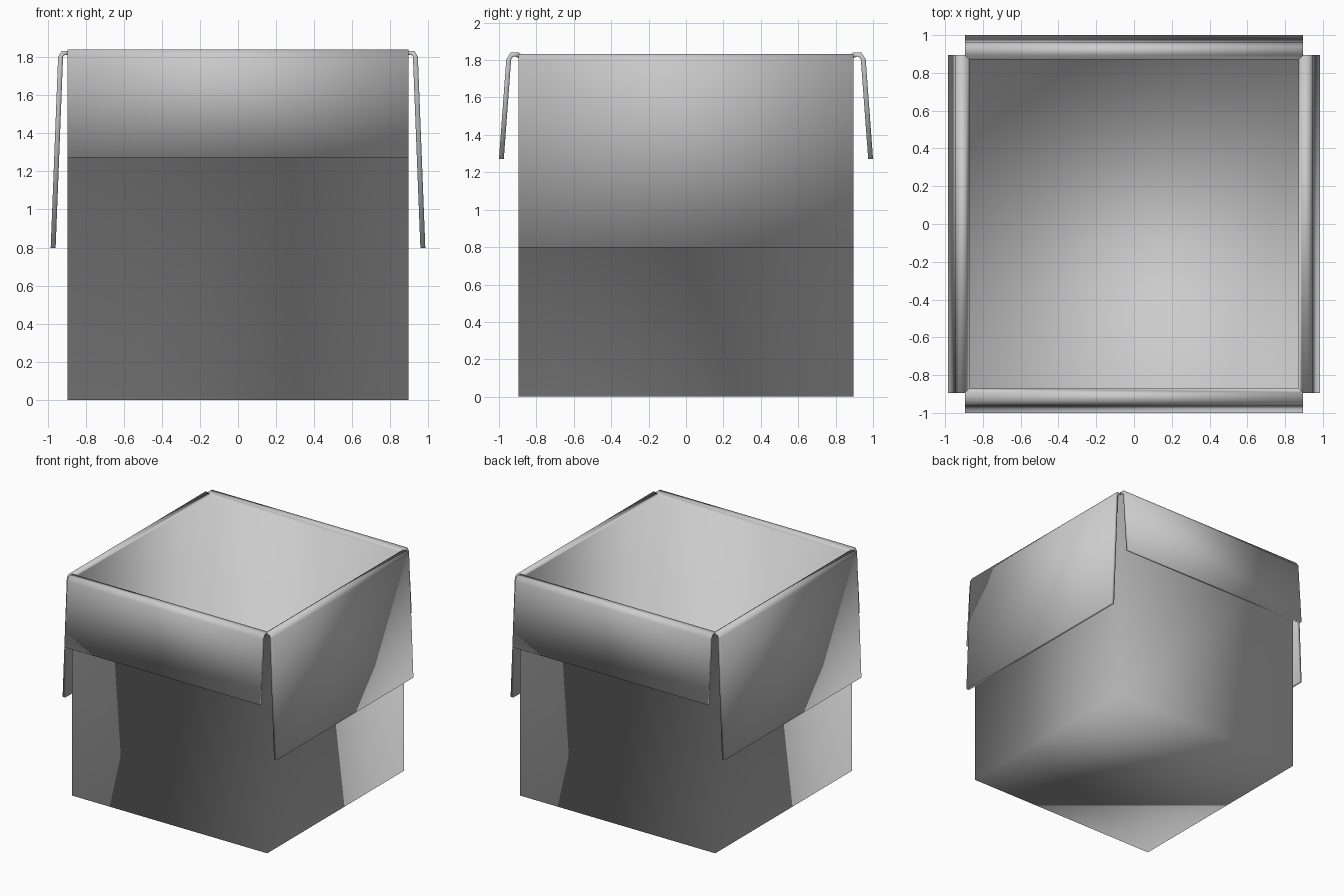
import bpy, bmesh, math

if "Cube" in bpy.data.objects:
    bpy.data.objects.remove(bpy.data.objects["Cube"])

WALL_OUT, WALL_IN = 0.896, 0.87
T = WALL_OUT - WALL_IN            # board thickness
MID = (WALL_OUT + WALL_IN) / 2
FOLD_Z = 1.80                     # height of the fold centre
TOP_OUT, TOP_IN = 1.811, 1.82     # wall tops where the bends begin

bm = bmesh.new()


def square(h, z):
    return [bm.verts.new((sx * h, sy * h, z))
            for sx, sy in ((-1, -1), (1, -1), (1, 1), (-1, 1))]


def bridge(a, b, closed=True):
    n = len(a)
    for i in range(n if closed else n - 1):
        j = (i + 1) % n
        bm.faces.new((a[i], a[j], b[j], b[i]))


def flap(turn, radius, end, tilt):
    """Board bent over the wall top and hanging outside."""
    centre = MID + radius
    tr = math.radians(tilt)

    def edge(start, r, angles):
        pts = [start]
        for d in angles + (tilt,):
            t = math.radians(d)
            pts.append((centre + r * math.cos(t), FOLD_Z + r * math.sin(t)))
        off = r - radius
        pts.append((end[0] + off * math.cos(tr), end[1]))
        return pts

    profile = (edge((WALL_IN, TOP_IN), radius + T / 2, (120, 60))
               + edge((WALL_OUT, TOP_OUT), radius - T / 2, (90, 45))[::-1])
    c, s = math.cos(turn), math.sin(turn)
    rows = []
    for sign in (-1, 1):
        row = []
        for i, (a, z) in enumerate(profile):
            w = sign * (WALL_IN if i == 0 else WALL_OUT)
            row.append(bm.verts.new((a * c - w * s, a * s + w * c, z)))
        rows.append(row)
    bridge(*rows, closed=False)
    half = len(profile) // 2
    for row in rows:              # cut edges of the board
        bridge(row[:half], row[half:][::-1], closed=False)


# Outer and inner shells of the open box
for h, base, top in ((WALL_OUT, 0, TOP_OUT), (WALL_IN, T, TOP_IN)):
    low, high = square(h, base), square(h, top)
    bm.faces.new(low)
    bridge(low, high)

# Long side flaps, then short back and front flaps
for k in (0, 2):
    flap(k * math.pi / 2, 0.0245, (0.971, 0.798), 2.2)
for k in (1, 3):
    flap(k * math.pi / 2, 0.0325, (0.987, 1.272), 4.2)

# Weld into one board and shade it smooth throughout
bmesh.ops.remove_doubles(bm, verts=bm.verts, dist=0.0002)
bmesh.ops.recalc_face_normals(bm, faces=bm.faces)
for f in bm.faces:
    f.smooth = True
mesh = bpy.data.meshes.new("open_box")
bm.to_mesh(mesh)
bm.free()
bpy.context.collection.objects.link(bpy.data.objects.new("open_box", mesh))
